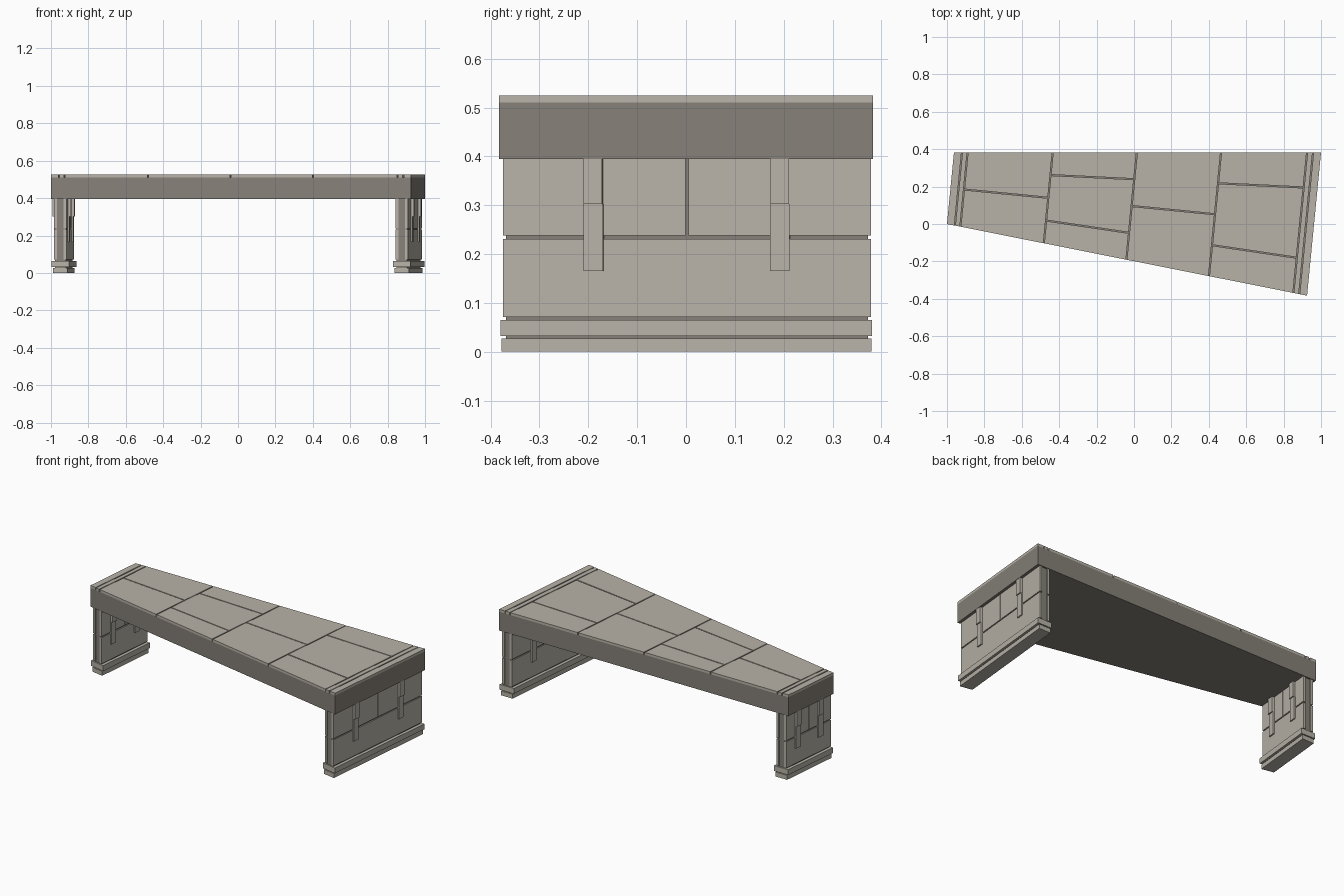
import bpy

if "Cube" in bpy.data.objects:
    bpy.data.objects.remove(bpy.data.objects["Cube"])

BACK, SHEAR, LENGTH, TAPER = 0.383, 0.0975, 1.9627, 0.1951


def material(name, color):
    m = bpy.data.materials.new(name)
    m.diffuse_color = (*color, 1)
    m.use_nodes = True
    m.node_tree.nodes["Principled BSDF"].inputs["Base Color"].default_value = m.diffuse_color
    return m


LIGHT = material("light_stone", (0.48, 0.45, 0.39))
DARK = material("dark_stone", (0.24, 0.22, 0.19))


def plan(a, v, pad=0.0):
    """a = distance from the left end, v = 0 at front edge to 1 at back edge."""
    front = -TAPER * a
    y = front + v * (BACK - front) + pad
    return (-1 + a + SHEAR * y, y)


def block(name, a0, a1, z0, z1, v0=0.0, v1=1.0, p0=0.0, p1=0.0, mat=LIGHT):
    """Prism following the skewed, tapered plan of the bench."""
    ring = [plan(a0, v0, p0), plan(a1, v0, p0), plan(a1, v1, p1), plan(a0, v1, p1)]
    verts = [(x, y, z) for z in (z0, z1) for x, y in ring]
    faces = [(3, 2, 1, 0), (4, 5, 6, 7)]
    faces += [(i, (i + 1) % 4, (i + 1) % 4 + 4, i + 4) for i in range(4)]
    mesh = bpy.data.meshes.new(name)
    mesh.from_pydata(verts, [], faces)
    mesh.materials.append(mat)
    ob = bpy.data.objects.new(name, mesh)
    bpy.context.collection.objects.link(ob)
    return ob


# Slab body
block("slab", 0, LENGTH, 0.395, 0.51, mat=DARK)

# Top paving: end strips, then four staggered columns of tiles
G = 0.003
cuts = [0, 0.043, 0.073, 0.528, 0.978, 1.428, 1.888, 1.92, LENGTH]
splits = [[], [], [0.5], [0.25, 0.75], [0.5], [0.25, 0.75], [], []]
last = len(splits) - 1
for i, rows in enumerate(splits):
    a0 = cuts[i] + (G if i > 0 else 0)
    a1 = cuts[i + 1] - (G if i < last else 0)
    edges = [0] + rows + [1]
    for j in range(len(edges) - 1):
        block(f"top_tile_{i}_{j}", a0, a1, 0.51, 0.525, edges[j], edges[j + 1],
              G if j > 0 else 0, -G if j < len(edges) - 2 else 0)


# Legs: stepped base, recessed core, side panels and stepped brackets
def leg(side, c):
    def part(name, half, z0, z1, inset, mat=LIGHT):
        block(f"{side}_leg_{name}", c - half, c + half, z0, z1, 0, 1, inset, -inset, mat)

    part("foot", 0.039, 0, 0.027, 0.003)
    part("plinth", 0.048, 0.032, 0.065, 0.002)
    part("core", 0.029, 0.02, 0.40, 0.010, DARK)
    for s, label in ((-1, "left"), (1, "right")):
        a0, a1 = sorted((c + s * 0.018, c + s * 0.034))
        name = f"{side}_leg_{label}_panel"
        block(name + "_lower", a0, a1, 0.071, 0.231, 0, 1, 0.005, -0.004)
        block(name + "_front", a0, a1, 0.238, 0.395, 0, 0.5, 0.005, -G)
        block(name + "_back", a0, a1, 0.238, 0.395, 0.5, 1, G, -0.004)
    for v, label in ((0.25, "front"), (0.75, "back")):
        name = f"{side}_leg_{label}_bracket"
        block(name + "_lower", c - 0.042, c + 0.042, 0.165, 0.302, v, v, -0.02, 0.02)
        block(name + "_upper", c - 0.049, c + 0.049, 0.302, 0.398, v, v, -0.019, 0.019)


leg("left", 0.051)
leg("right", LENGTH - 0.051)
